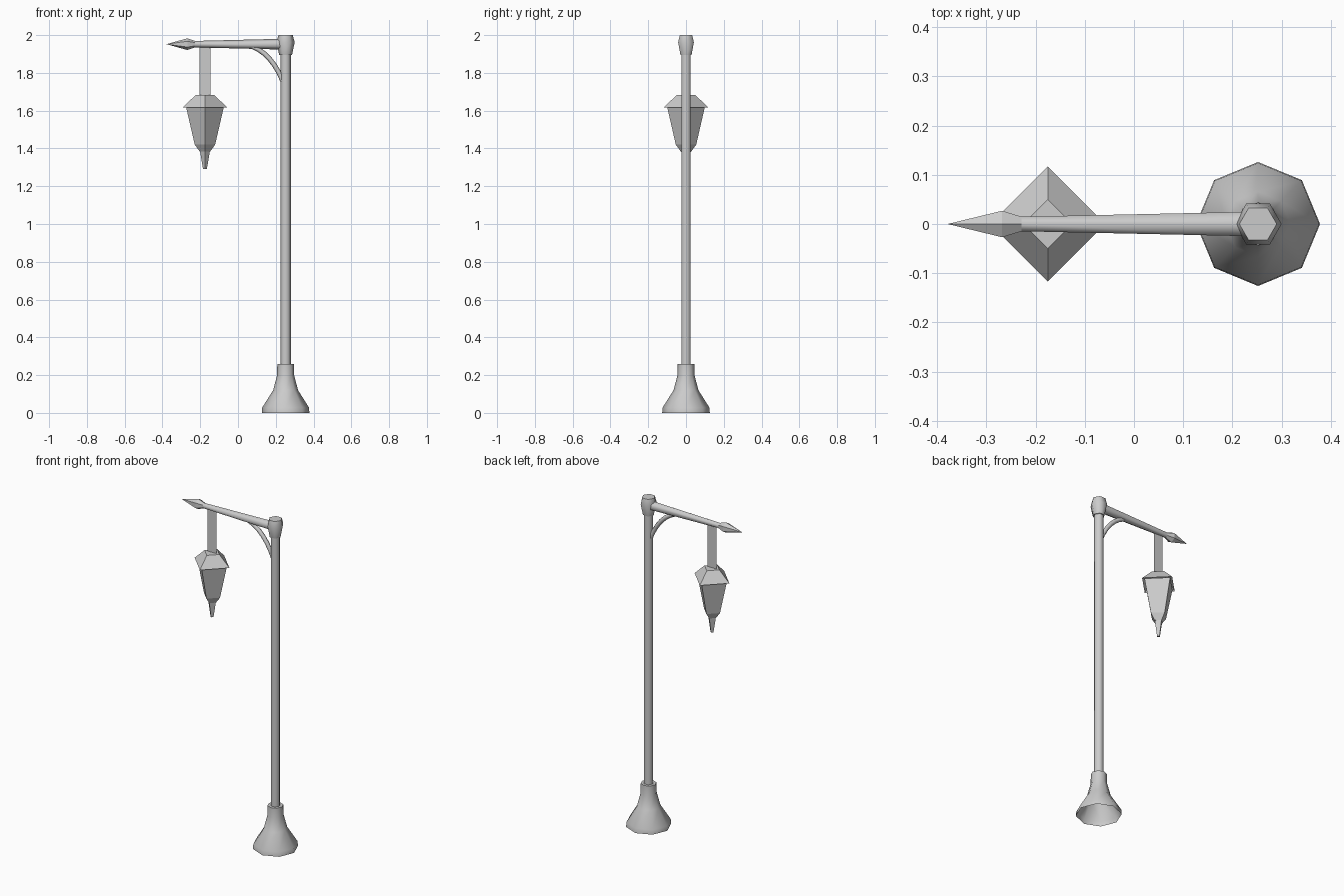
import bpy, bmesh, math
from mathutils import Vector

cube = bpy.data.objects.get("Cube")
if cube:
    bpy.data.objects.remove(cube, do_unlink=True)

GREY = (0.6, 0.6, 0.6, 1.0)
metal = bpy.data.materials.new("grey_metal")
metal.use_nodes = True
metal.diffuse_color = GREY
metal.node_tree.nodes["Principled BSDF"].inputs["Base Color"].default_value = GREY

POLE_X, LAMP_X, ARM_Z = 0.252, -0.175, 1.952


def finish(name, bm, smooth):
    mesh = bpy.data.meshes.new(name)
    bm.to_mesh(mesh)
    bm.free()
    mesh.materials.append(metal)
    obj = bpy.data.objects.new(name, mesh)
    bpy.context.collection.objects.link(obj)
    if smooth:
        bpy.ops.object.select_all(action='DESELECT')
        obj.select_set(True)
        bpy.context.view_layer.objects.active = obj
        bpy.ops.object.shade_smooth_by_angle(angle=math.radians(smooth))
    return obj


def loft(name, path, sides, smooth=0, cap_start=True, cap_end=True):
    """Skin rings of (x, z, radius) along a path in the y = 0 plane."""
    bm = bmesh.new()
    pts = [Vector((x, 0, z)) for x, z, r in path]
    rings = []
    for i, (x, z, r) in enumerate(path):
        tangent = (pts[min(i + 1, len(pts) - 1)] - pts[max(i - 1, 0)]).normalized()
        side = Vector((0, 1, 0))
        normal = side.cross(tangent)
        angles = [2 * math.pi * k / sides for k in range(sides)]
        rings.append([bm.verts.new(pts[i] + r * (math.cos(a) * normal + math.sin(a) * side))
                      for a in angles])
    for low, high in zip(rings, rings[1:]):
        for k in range(sides):
            n = (k + 1) % sides
            bm.faces.new((low[k], low[n], high[n], high[k]))
    if cap_start:
        bm.faces.new(rings[0][::-1])
    if cap_end:
        bm.faces.new(rings[-1])
    bmesh.ops.remove_doubles(bm, verts=bm.verts, dist=0.0001)
    return finish(name, bm, smooth)


def upright(name, x, profile, sides, **options):
    return loft(name, [(x, z, r) for z, r in profile], sides, **options)


# Flared foot, hollow underneath
upright("base", POLE_X, [(0, 0.126), (0.028, 0.124), (0.12, 0.066), (0.2, 0.045), (0.258, 0.044)],
        8, smooth=65, cap_start=False)

# Pole and its top knob
upright("pole", POLE_X, [(0.25, 0.028), (1.91, 0.028)], 6, smooth=65)
upright("pole_knob", POLE_X, [(1.895, 0.034), (1.962, 0.048), (2.0, 0.038)], 6, smooth=65)

# Tapered arm with a spear tip
loft("arm", [(POLE_X, ARM_Z, 0.029), (-0.23, ARM_Z, 0.017)], 6, smooth=65)
loft("arm_spear_tip", [(-0.228, ARM_Z, 0.017), (-0.268, ARM_Z, 0.031), (-0.378, ARM_Z, 0.0002)],
     6, smooth=30)

# Curved brace between pole and arm
brace = []
for i in range(7):
    t = i / 6
    a, b, c = (1 - t) ** 2, 2 * t * (1 - t), t ** 2
    brace.append((a * 0.24 + b * 0.18 + c * 0.075, a * 1.75 + b * 1.9 + c * 1.94, 0.013))
loft("arm_brace", brace, 6, smooth=65)

# Flat strap holding the lantern
bm = bmesh.new()
corners = [(-1, 1.675), (1, 1.675), (1, ARM_Z), (-1, ARM_Z)]
bm.faces.new([bm.verts.new((LAMP_X + s * 0.03, 0, z)) for s, z in corners])
finish("lantern_strap", bm, 0)

# Four-sided lantern, set cornerwise
upright("lantern_roof", LAMP_X, [(1.618, 0.117), (1.682, 0.05)], 4, cap_start=False)
upright("lantern_body", LAMP_X, [(1.62, 0.1), (1.42, 0.054), (1.383, 0.027)], 4)
upright("lantern_drop", LAMP_X, [(1.385, 0.026), (1.29, 0.01)], 4)
